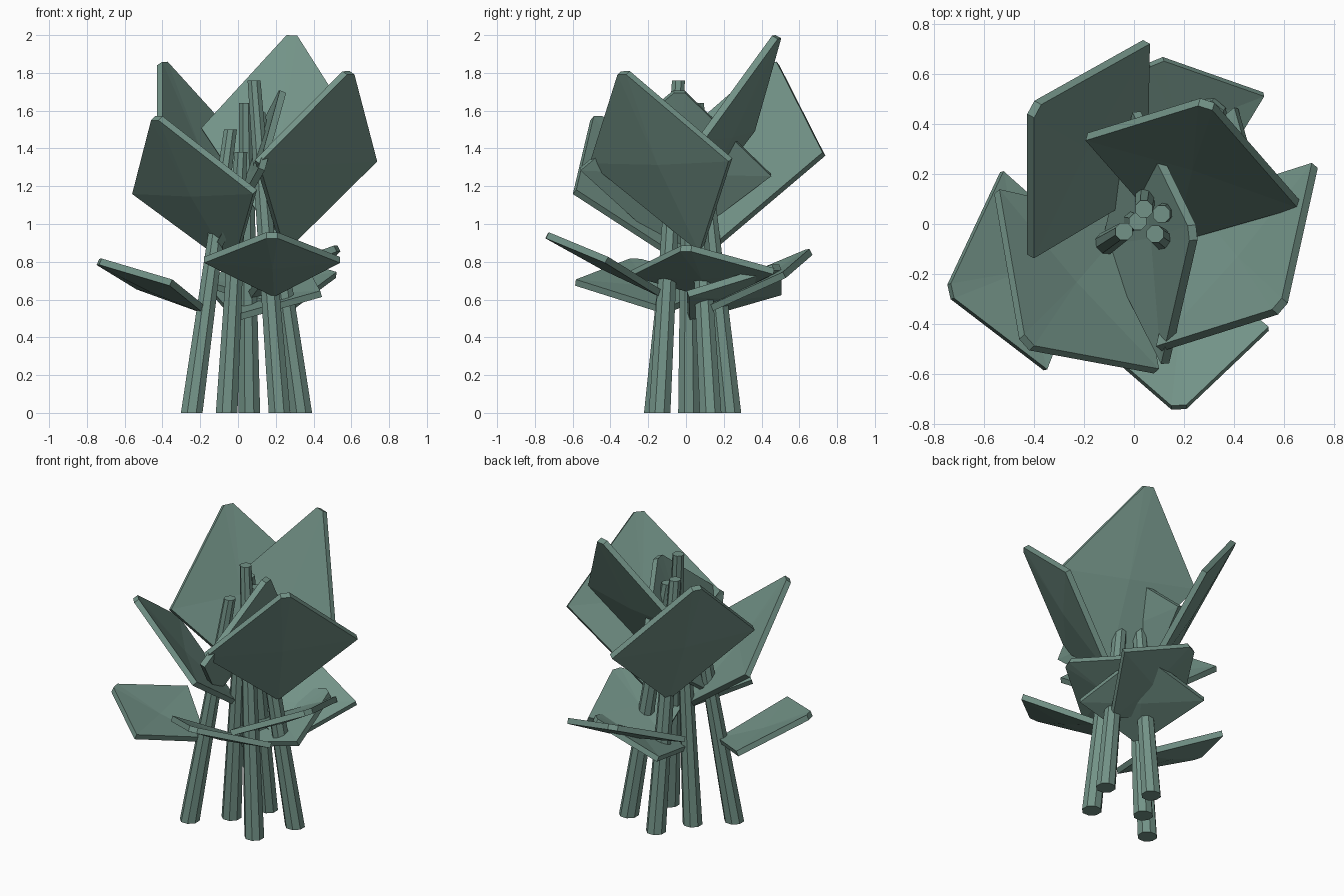
import bpy, bmesh, math
from mathutils import Vector

if "Cube" in bpy.data.objects:
    bpy.data.objects.remove(bpy.data.objects["Cube"])

# single sage green material
green = bpy.data.materials.new("sage_green")
green.diffuse_color = (0.170, 0.290, 0.243, 1.0)
green.use_nodes = True
green.node_tree.nodes["Principled BSDF"].inputs["Base Color"].default_value = green.diffuse_color


def finish(bm, name):
    bmesh.ops.recalc_face_normals(bm, faces=bm.faces)
    mesh = bpy.data.meshes.new(name)
    bm.to_mesh(mesh)
    bm.free()
    mesh.materials.append(green)
    ob = bpy.data.objects.new(name, mesh)
    bpy.context.collection.objects.link(ob)


def stem(name, foot, top, r0=0.062, r1=0.037, sides=8):
    """Tapered, leaning eight-sided stem with a flat foot."""
    bm = bmesh.new()
    foot, top = Vector(foot), Vector(top)
    rings = []
    for c, r in ((foot, r0), (top, r1)):
        ring = []
        for i in range(sides):
            a = math.tau * (i + 0.5) / sides
            ring.append(bm.verts.new(c + Vector((r * math.cos(a), r * math.sin(a), 0))))
        rings.append(ring)
    for i in range(sides):
        j = (i + 1) % sides
        bm.faces.new((rings[0][i], rings[0][j], rings[1][j], rings[1][i]))
    bm.faces.new(rings[0])
    bm.faces.new(rings[1])
    finish(bm, name)


def leaf(name, base, tip, side_a, side_b, thick=0.036, cup=0.022):
    """Thick diamond leaf with a blunt tip and a slightly cupped middle."""
    base, tip, a, b = (Vector(p) for p in (base, tip, side_a, side_b))
    n = (tip - base).cross(b - a).normalized()
    if n.z < 0:
        n = -n
    across = (b - a).normalized() * 0.03
    outline = [base, a, tip - across, tip + across, b]
    centre = (a + b + base + tip) / 4 - n * cup
    bm = bmesh.new()
    layers = []
    for s in (0.5, -0.5):
        off = n * thick * s
        ring = [bm.verts.new(p + off) for p in outline]
        mid = bm.verts.new(centre + off)
        for i in range(5):
            bm.faces.new((ring[i], ring[(i + 1) % 5], mid))
        layers.append(ring)
    for i in range(5):
        j = (i + 1) % 5
        bm.faces.new((layers[0][i], layers[0][j], layers[1][j], layers[1][i]))
    finish(bm, name)


# stems: foot and top centres
stems = {
    "left": ((-0.245, -0.165, 0), (-0.04, -0.03, 1.50)),
    "middle": ((-0.06, 0.016, 0), (0.015, 0.01, 1.38)),
    "front": ((0.22, -0.14, 0), (0.085, -0.04, 1.76)),
    "back": ((0.06, 0.235, 0), (0.04, 0.06, 1.64)),
    "right": ((0.335, 0.13, 0), (0.11, 0.04, 1.59)),
}
for key, (foot, top) in stems.items():
    stem(key + "_stem", foot, top)

# upper leaves: base, tip, two side corners
leaf("upper_leaf_front_stem", (0.17, -0.06, 0.96), (0.29, 0.48, 1.99),
     (-0.19, 0.35, 1.50), (0.66, 0.08, 1.45))
leaf("upper_leaf_right_stem", (0.24, 0.08, 0.86), (0.585, -0.33, 1.80),
     (0.10, -0.50, 1.33), (0.725, 0.235, 1.34))
leaf("upper_leaf_middle_stem", (-0.02, 0.01, 0.78), (-0.43, -0.475, 1.56),
     (-0.55, 0.13, 1.17), (0.09, -0.59, 1.17))
leaf("upper_leaf_back_stem", (0.04, 0.14, 0.87), (-0.40, 0.46, 1.85),
     (0.05, 0.73, 1.37), (-0.415, -0.13, 1.36))
leaf("upper_leaf_left_stem", (-0.115, -0.085, 0.86), (0.235, -0.035, 1.70),
     (0.01, 0.45, 1.26), (0.125, -0.56, 1.29))

# lower leaves
leaf("lower_leaf_front_stem", (0.19, -0.13, 0.63), (0.18, -0.735, 0.94),
     (-0.18, -0.45, 0.81), (0.54, -0.42, 0.81))
leaf("lower_leaf_left_stem", (-0.17, -0.11, 0.54), (-0.735, -0.27, 0.80),
     (-0.53, 0.21, 0.67), (-0.355, -0.585, 0.69))
leaf("lower_leaf_right_stem", (0.265, 0.10, 0.54), (0.09, 0.65, 0.85),
     (0.52, 0.52, 0.73), (-0.16, 0.24, 0.68))
leaf("lower_leaf_back_stem", (0.05, 0.18, 0.61), (0.525, 0.0, 0.87),
     (0.41, 0.465, 0.75), (0.15, -0.29, 0.74))
leaf("lower_leaf_middle_stem", (-0.02, 0.015, 0.50), (0.34, 0.48, 0.77),
     (-0.14, 0.50, 0.64), (0.44, 0.01, 0.63))
